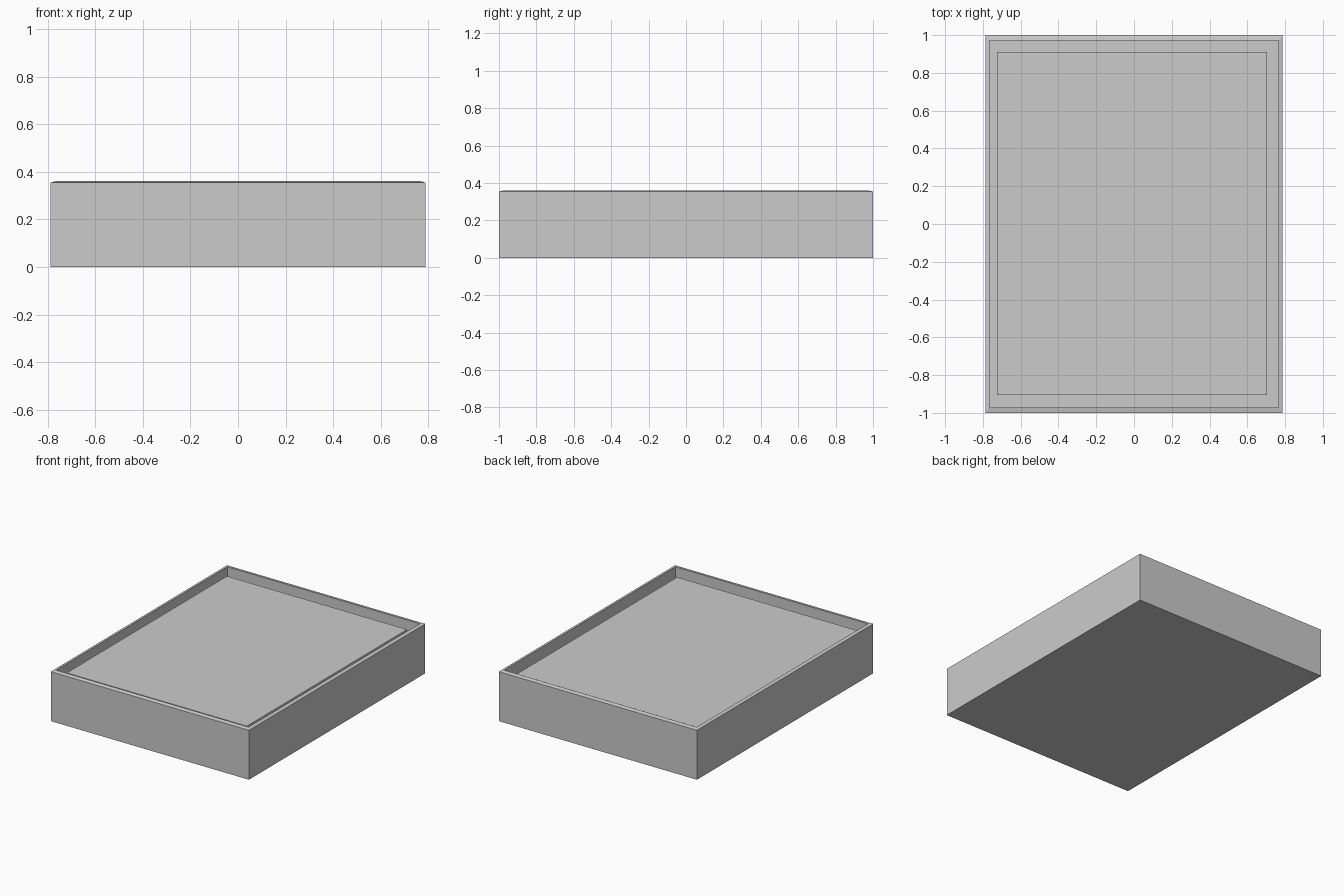
import bpy, bmesh

if "Cube" in bpy.data.objects:
    bpy.data.objects.remove(bpy.data.objects["Cube"])


def rect(bm, x0, x1, y0, y1, z):
    return [bm.verts.new(p) for p in ((x0, y0, z), (x1, y0, z), (x1, y1, z), (x0, y1, z))]


def lofted_box(name, loops):
    """Closed solid through a series of rectangles (x0, x1, y0, y1, z)."""
    bm = bmesh.new()
    rings = [rect(bm, *l) for l in loops]
    bm.faces.new(rings[0])
    bm.faces.new(rings[-1])
    for a, b in zip(rings, rings[1:]):
        for i in range(4):
            j = (i + 1) % 4
            bm.faces.new((a[i], a[j], b[j], b[i]))
    bmesh.ops.recalc_face_normals(bm, faces=bm.faces)
    mesh = bpy.data.meshes.new(name)
    bm.to_mesh(mesh)
    bm.free()
    obj = bpy.data.objects.new(name, mesh)
    bpy.context.collection.objects.link(obj)
    return obj


X, Y = 0.787, 1.0          # outer half sizes
IX, IY = 0.764, 0.971      # inner half sizes
FLOOR = 0.03

# Open tray: outer wall, slightly sloped rim, inner wall, floor
lofted_box("tray", [
    (-X, X, -Y, Y, 0),
    (-X, X, -Y, Y, 0.355),
    (-IX, IX, -IY, IY, 0.361),
    (-IX, IX, -IY, IY, FLOOR),
])

# Solid slab resting inside with a narrow gap all round
slab = (-0.726, 0.705, -0.906, 0.911)
lofted_box("inner_slab", [slab + (FLOOR,), slab + (0.327,)])
